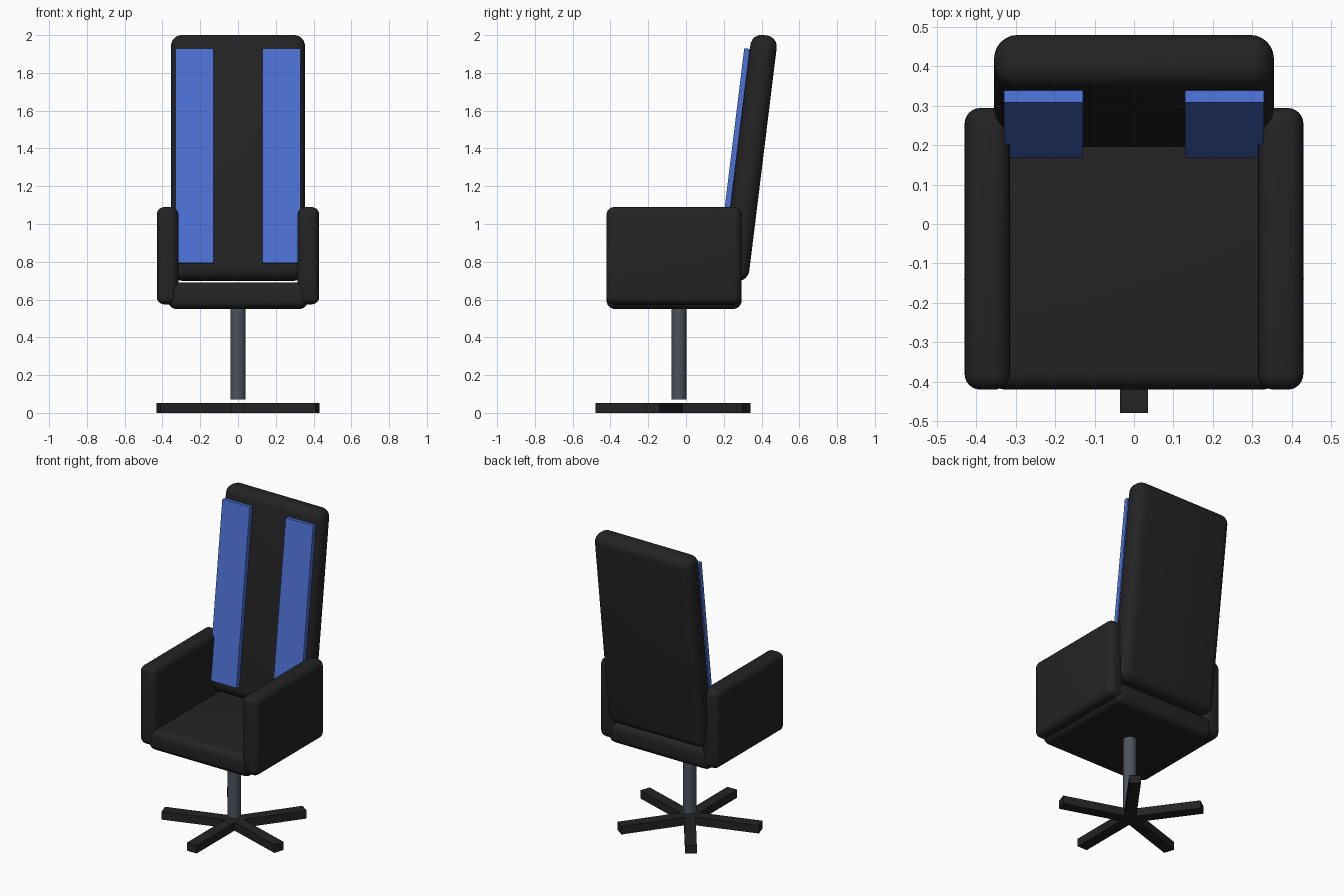
import bpy, math
from mathutils import Matrix, Vector

if "Cube" in bpy.data.objects:
    bpy.data.objects.remove(bpy.data.objects["Cube"])


def material(name, rgb):
    m = bpy.data.materials.new(name)
    m.diffuse_color = (*rgb, 1)
    m.use_nodes = True
    m.node_tree.nodes["Principled BSDF"].inputs["Base Color"].default_value = m.diffuse_color
    return m


BLACK = material("black_upholstery", (0.017, 0.017, 0.017))
BLUE = material("blue_fabric", (0.075, 0.17, 0.68))
STEEL = material("grey_steel", (0.075, 0.085, 0.105))


def box(name, size, matrix, mat, bevel=0.0):
    """Box of the given size, optionally with rounded edges."""
    bpy.ops.mesh.primitive_cube_add(size=1)
    ob = bpy.context.object
    ob.name = name
    ob.data.transform(Matrix.Diagonal((*size, 1)))
    ob.matrix_world = matrix
    ob.data.materials.append(mat)
    if bevel:
        mod = ob.modifiers.new("rounding", "BEVEL")
        mod.width = bevel
        mod.segments = 6
        mod.limit_method = "NONE"
        bpy.ops.object.modifier_apply(modifier=mod.name)
        bpy.ops.object.shade_smooth_by_angle(angle=math.radians(40))
    return ob


def at(x, y, z):
    return Matrix.Translation((x, y, z))


# Seat cushion and padded sides
box("seat", (0.74, 0.715, 0.14), at(0, -0.063, 0.62), BLACK, 0.045)
for side, label in ((-1, "left"), (1, "right")):
    box(f"{label}_armrest", (0.115, 0.715, 0.515),
        at(side * 0.3725, -0.063, 0.832), BLACK, 0.04)

# Reclined backrest with two fabric strips on its front
recline = at(0, 0.338, 1.35) @ Matrix.Rotation(math.radians(-7), 4, "X")
box("backrest", (0.71, 0.14, 1.309), recline, BLACK, 0.06)
for side, label in ((-1, "left"), (1, "right")):
    box(f"{label}_back_strip", (0.2, 0.03, 1.145),
        recline @ at(side * 0.23, -0.085, 0.0), BLUE)

# Column
CENTRE_Y = -0.038
bpy.ops.mesh.primitive_cylinder_add(vertices=32, radius=0.04, depth=0.51,
                                    location=(0, CENTRE_Y, 0.325))
column = bpy.context.object
column.name = "column"
column.data.materials.append(STEEL)
bpy.ops.object.shade_smooth_by_angle(angle=math.radians(40))

# Five-spoke base
for i in range(5):
    turn = Matrix.Rotation(math.radians(-90 + 72 * i), 4, "Z")
    box(f"base_spoke_{i + 1}", (0.442, 0.07, 0.053),
        at(0, CENTRE_Y, 0.0265) @ turn @ at(0.221, 0, 0), BLACK)
